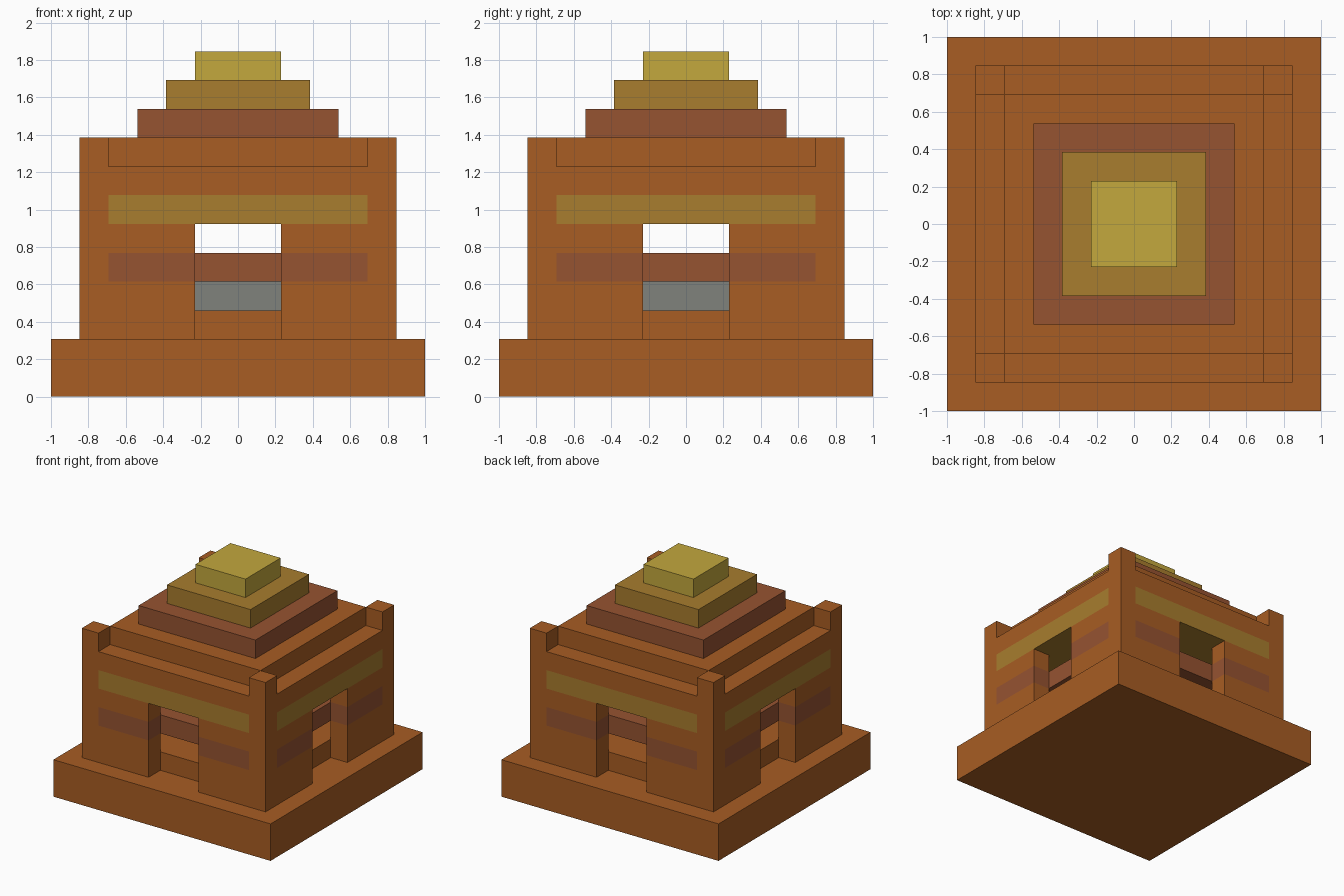
import bpy
import bmesh
from mathutils import Vector

cube = bpy.data.objects.get("Cube")
if cube:
    bpy.data.objects.remove(cube, do_unlink=True)

U = 2 / 13                       # one block


def material(name, rgb):
    lin = [(c / 255 / 12.92) if c < 10 else ((c / 255 + 0.055) / 1.055) ** 2.4 for c in rgb]
    m = bpy.data.materials.new(name)
    m.use_nodes = True
    m.diffuse_color = (*lin, 1)
    m.node_tree.nodes["Principled BSDF"].inputs["Base Color"].default_value = (*lin, 1)
    return m


orange = material("burnt orange", (168, 93, 35))
red = material("brick red", (150, 83, 49))
ochre = material("ochre", (168, 125, 46))
yellow = material("sand yellow", (195, 168, 61))
grey = material("stone grey", (128, 130, 124))


def box(name, hx, hy, z0, z1, mat):
    """Centred box: half sizes and heights counted in blocks."""
    bm = bmesh.new()
    bmesh.ops.create_cube(bm, size=1)
    for v in bm.verts:
        v.co = Vector((v.co.x * 2 * hx, v.co.y * 2 * hy, z0 + (v.co.z + 0.5) * (z1 - z0))) * U
    me = bpy.data.meshes.new(name)
    bm.to_mesh(me)
    bm.free()
    me.materials.append(mat)
    ob = bpy.data.objects.new(name, me)
    bpy.context.collection.objects.link(ob)
    return ob


# Plinth and stepped roof
box("plinth", 6.5, 6.5, 0, 2, orange)
for i, (half, mat) in enumerate([(4.5, orange), (3.5, red), (2.5, ochre), (1.5, yellow)]):
    box(f"roof_step_{i + 1}", half, half, 8 + i, 9 + i, mat)

# Inner chamber: floor, core and raised slab
box("chamber_floor", 4.5, 4.5, 2, 3, orange)
box("chamber_core", 1.5, 1.5, 3, 4, grey)
box("chamber_slab", 4.5, 4.5, 4, 5, red)

# Walls: block with doorways, chamber and parapet notches cut out
walls = box("walls", 5.5, 5.5, 2, 9, orange)
cutters = [
    box("chamber_cutter", 4.5, 4.5, 1, 6, orange),
    box("door_cutter_y", 1.5, 7, 1, 6, orange),
    box("door_cutter_x", 7, 1.5, 1, 6, orange),
    box("notch_cutter_y", 4.5, 7, 8, 10, orange),
    box("notch_cutter_x", 7, 4.5, 8, 10, orange),
]
for c in cutters:
    c.hide_render = True
    mod = walls.modifiers.new(c.name, "BOOLEAN")
    mod.operation = "DIFFERENCE"
    mod.solver = "EXACT"
    mod.object = c
deps = bpy.context.evaluated_depsgraph_get()
cut_mesh = bpy.data.meshes.new_from_object(walls.evaluated_get(deps))
walls.modifiers.clear()
walls.data = cut_mesh
for c in cutters:
    bpy.data.objects.remove(c, do_unlink=True)

# Painted courses: split the wall faces and colour them by height
cut_mesh.materials.clear()
for m in (orange, red, ochre):
    cut_mesh.materials.append(m)
bm = bmesh.new()
bm.from_mesh(cut_mesh)
planes = [((0, 0, z), (0, 0, 1)) for z in (4, 5, 6, 7)]
for s in (-4.5, 4.5):
    planes += [((s, 0, 0), (1, 0, 0)), ((0, s, 0), (0, 1, 0))]
for co, no in planes:
    bmesh.ops.bisect_plane(bm, geom=bm.verts[:] + bm.edges[:] + bm.faces[:],
                           plane_co=Vector(co) * U, plane_no=no, dist=1e-4)
for f in bm.faces:
    c = f.calc_center_median() / U
    f.material_index = 0
    if min(abs(c.x), abs(c.y)) < 4.4:
        if 4 < c.z < 5:
            f.material_index = 1
        elif 5.99 < c.z < 7:
            f.material_index = 2
bm.to_mesh(cut_mesh)
bm.free()
